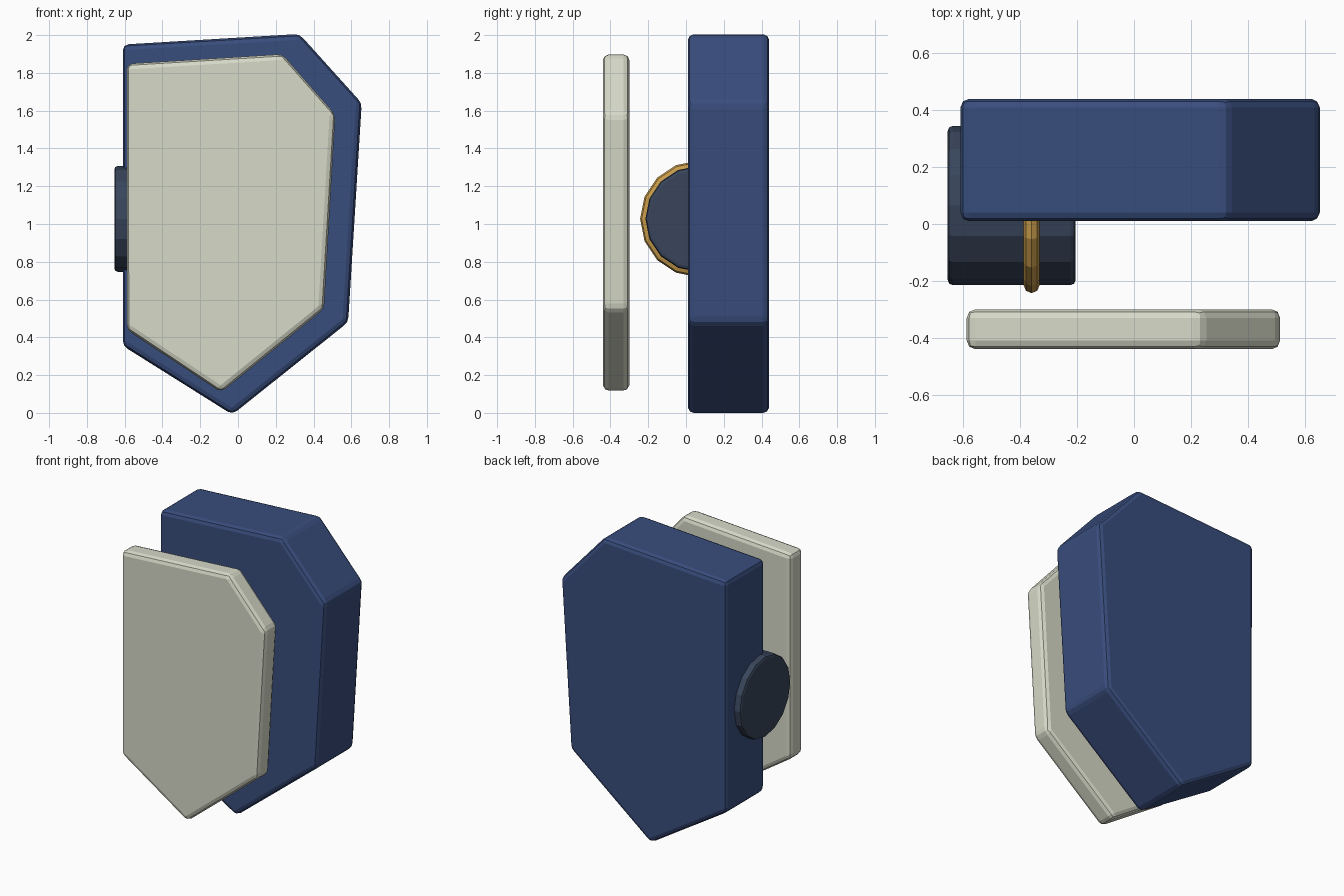
import bpy, bmesh, math
from mathutils import Matrix

cube = bpy.data.objects.get("Cube")
if cube:
    bpy.data.objects.remove(cube, do_unlink=True)


def material(name, rgb):
    mat = bpy.data.materials.new(name)
    mat.use_nodes = True
    color = (*rgb, 1.0)
    mat.diffuse_color = color
    mat.node_tree.nodes["Principled BSDF"].inputs["Base Color"].default_value = color
    return mat


def finish(name, bm, mat, bevel=0, segments=2):
    bmesh.ops.recalc_face_normals(bm, faces=bm.faces)
    mesh = bpy.data.meshes.new(name)
    bm.to_mesh(mesh)
    bm.free()
    mesh.materials.append(mat)
    obj = bpy.data.objects.new(name, mesh)
    bpy.context.collection.objects.link(obj)
    if bevel:
        mod = obj.modifiers.new("Rounded edges", 'BEVEL')
        mod.width = bevel
        mod.segments = segments
        mod.limit_method = 'ANGLE'
        mod.angle_limit = math.radians(30)
    return obj


def slab(name, outline, y_front, y_back, mat, bevel):
    """Extrude an outline in the xz plane from y_front to y_back."""
    bm = bmesh.new()
    face = bm.faces.new([bm.verts.new((x, y_front, z)) for x, z in outline])
    extruded = bmesh.ops.extrude_face_region(bm, geom=[face])
    verts = [v for v in extruded["geom"] if isinstance(v, bmesh.types.BMVert)]
    bmesh.ops.translate(bm, verts=verts, vec=(0, y_back - y_front, 0))
    return finish(name, bm, mat, bevel)


blue = material("Navy blue", (0.040, 0.074, 0.205))
cream = material("Pale cream", (0.68, 0.70, 0.58))
slate = material("Dark slate", (0.040, 0.060, 0.105))
gold = material("Gold", (0.58, 0.33, 0.07))

# Thick faceted body and the thinner plate floating in front of it
slab("body_block",
     [(-0.61, 0.355), (-0.61, 1.95), (0.325, 2.006), (0.655, 1.64),
      (0.583, 0.48), (-0.03, -0.009)], 0.01, 0.44, blue, 0.03)
slab("front_plate",
     [(-0.588, 0.44), (-0.588, 1.848), (0.235, 1.899), (0.515, 1.58),
      (0.455, 0.55), (-0.09, 0.109)], -0.44, -0.30, cream, 0.03)

# Drum across the left-right axis, at the right edge of the body
HUB_Y, HUB_Z, RADIUS, SIDES = 0.065, 1.027, 0.28, 16
bm = bmesh.new()
bmesh.ops.create_cone(
    bm, cap_ends=True, segments=SIDES, radius1=RADIUS, radius2=RADIUS, depth=0.45,
    matrix=Matrix.Translation((-0.43, HUB_Y, HUB_Z)) @ Matrix.Rotation(math.pi / 2, 4, 'Y'))
finish("hub_drum", bm, slate, 0.018)

# Gold ring around the drum
bpy.ops.mesh.primitive_torus_add(
    major_segments=SIDES, minor_segments=8, major_radius=RADIUS, minor_radius=0.028,
    location=(-0.36, HUB_Y, HUB_Z), rotation=(0, math.pi / 2, 0))
ring = bpy.context.object
ring.name = "hub_ring"
ring.data.materials.append(gold)
